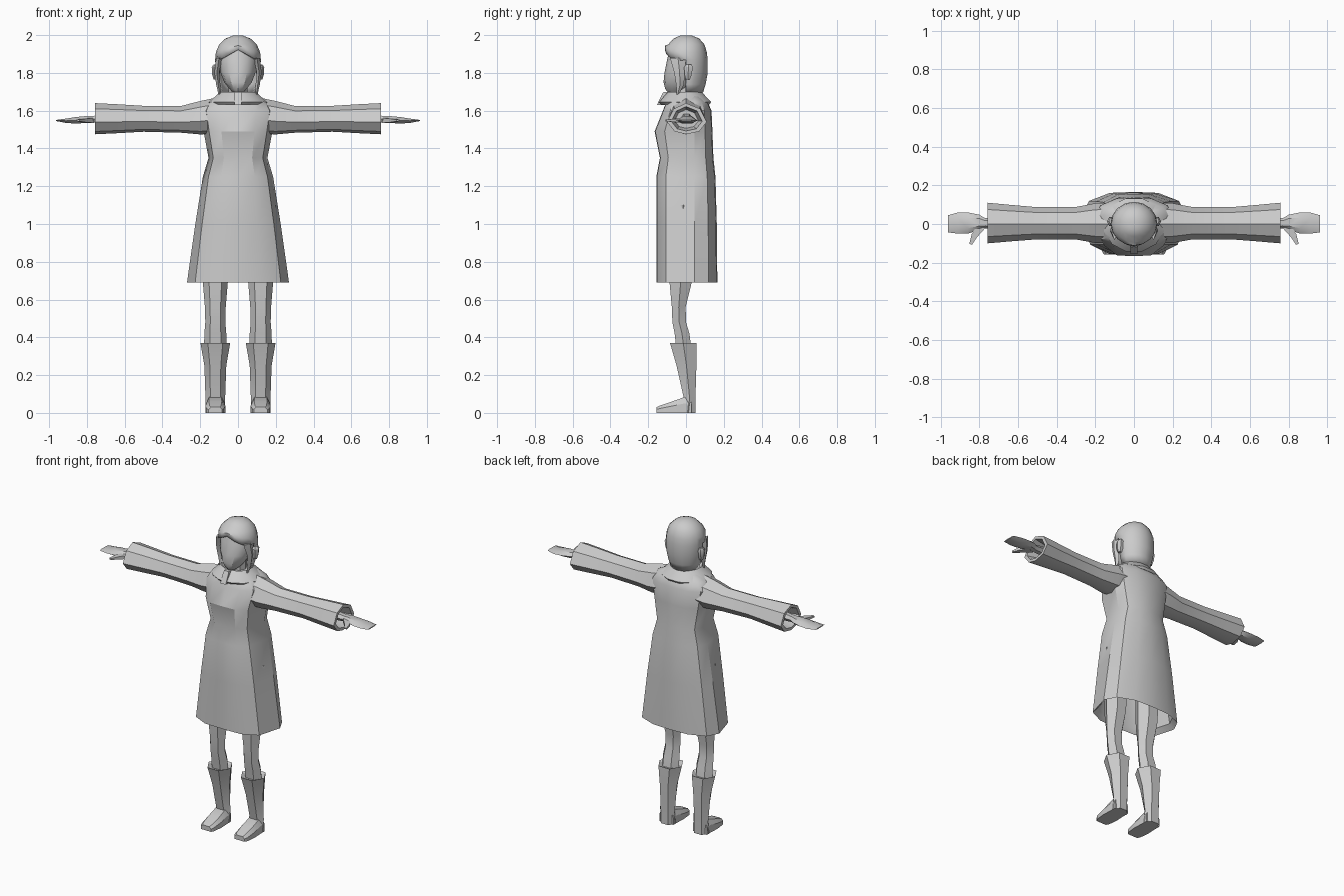
import bpy, bmesh
from math import sin, cos, pi, radians
from mathutils import Vector


def finish(bm, name, angle=32, solid=0):
    bmesh.ops.recalc_face_normals(bm, faces=bm.faces[:])
    me = bpy.data.meshes.new(name)
    bm.to_mesh(me)
    bm.free()
    ob = bpy.data.objects.new(name, me)
    bpy.context.collection.objects.link(ob)
    if solid:
        m = ob.modifiers.new("thickness", 'SOLIDIFY')
        m.thickness, m.offset = solid, -1
    bpy.ops.object.select_all(action='DESELECT')
    ob.select_set(True)
    bpy.context.view_layer.objects.active = ob
    bpy.ops.object.shade_smooth_by_angle(angle=radians(angle))
    return ob


def loft(rings, cap0=True, cap1=True):
    """Skin a list of equal-length closed rings."""
    bm = bmesh.new()
    vs = [[bm.verts.new(p) for p in r] for r in rings]
    n = len(vs[0])
    for a, b in zip(vs, vs[1:]):
        for i in range(n):
            j = (i + 1) % n
            bm.faces.new((a[i], a[j], b[j], b[i]))
    if cap0:
        bm.faces.new(vs[0])
    if cap1:
        bm.faces.new(vs[-1])
    return bm


def oval(z, rx, y0, y1, n, cx=0, turn=0):
    """Horizontal n-gon between y0 and y1."""
    k = sin(pi / 3) if n == 6 else 1
    return [(cx + rx * cos(2 * pi * i / n + turn),
             (y0 + y1) / 2 + (y1 - y0) / 2 / k * sin(2 * pi * i / n + turn), z) for i in range(n)]


# Coat: half section mirrored, hem folded in to a lining
def coat_ring(z, w, f, b, k=1.0):
    half = [(0, f), (.48 * w, f * .98), (.84 * w, f * .68), (w, .045),
            (.86 * w, b * .72), (.46 * w, b * .97), (0, b)]
    pts = half + [(-x, y) for x, y in half[-2:0:-1]]
    return [(x * k, y * k, z) for x, y in pts]


coat = [(1.1, .19, -.14, .145, .9), (.72, .26, -.15, .16, .92), (.69, .27, -.157, .166),
        (1.0, .226, -.157, .163), (1.25, .186, -.157, .156), (1.35, .156, -.138, .145),
        (1.49, .182, -.166, .14), (1.60, .2, -.122, .135), (1.645, .17, -.105, .115),
        (1.68, .1, -.085, .085)]
finish(loft([coat_ring(*r) for r in coat]), "coat")

# Sleeves: octagonal section, cuff folded inwards
SLEEVE = [(0, .085), (-.065, .055), (-.1, -.015), (-.06, -.065), (0, -.08), (.07, -.065), (.11, -.015), (.075, .055)]
sleeve = [(.12, 1.0, 1.15, 1.57), (.2, .98, 1.07, 1.56), (.3, .8, .86, 1.552), (.5, .79, .83, 1.555),
          (.64, .9, .93, 1.555), (.757, 1, 1, 1.555), (.757, .78, .78, 1.555), (.68, .6, .6, 1.555)]
for s, side in ((1, "left"), (-1, "right")):
    rings = [[(s * x, y * ky, cz + z * kz) for y, z in SLEEVE] for x, ky, kz, cz in sleeve]
    finish(loft(rings), side + "_sleeve")

    # Hand: wrist, palm and joined fingers
    hand = [(.66, -.03, .035, 1.53, 1.585), (.77, -.022, .03, 1.537, 1.572), (.80, -.03, .048, 1.535, 1.572),
            (.86, -.05, .06, 1.532, 1.566), (.91, -.05, .06, 1.535, 1.558), (.963, -.043, .045, 1.545, 1.551)]
    rings = [[(s * x, a, (lo + hi) / 2), (s * x, a * .5 + b * .5 - (b - a) * .25, hi),
              (s * x, a * .5 + b * .5 + (b - a) * .25, hi), (s * x, b, (lo + hi) / 2),
              (s * x, a * .5 + b * .5 + (b - a) * .25, lo), (s * x, a * .5 + b * .5 - (b - a) * .25, lo)]
             for x, a, b, lo, hi in hand]
    finish(loft(rings), side + "_hand")

    # Thumb
    thumb = [(.785, -.005, .022), (.825, -.06, .015), (.845, -.105, .007)]
    rings = [[(s * (x - r), y - r * .4, 1.548 - r * .6), (s * (x + r), y + r * .4, 1.548 - r * .6),
              (s * (x + r), y + r * .4, 1.548 + r * .6), (s * (x - r), y - r * .4, 1.548 + r * .6)]
             for x, y, r in thumb]
    finish(loft(rings), side + "_thumb")

    # Leg and boot: six-sided columns
    leg = [(1.1, .08, -.09, .06), (.69, .066, -.087, .03), (.56, .055, -.075, -.002), (.48, .053, -.072, 0),
           (.42, .058, -.06, .018), (.33, .06, -.05, .03)]
    finish(loft([oval(z, r, a, b, 6, s * .12) for z, r, a, b in leg]), side + "_leg", 25)
    boot = [(.36, .06, -.06, .035), (.37, .079, -.085, .055), (.355, .076, -.08, .055), (.25, .058, -.05, .055),
            (.08, .052, -.012, .05), (0, .052, -.03, .05)]
    finish(loft([oval(z, r, a, b, 6, s * .12) for z, r, a, b in boot]), side + "_boot", 25)

    # Foot wedge
    foot = [(.03, .05, .08), (-.01, .05, .083), (-.075, .053, .06), (-.14, .046, .038), (-.157, .036, .03)]
    rings = [[(s * .12 - w, y, 0), (s * .12 + w, y, 0), (s * .12 + w, y, h * .6), (s * .12 + w * .65, y, h),
              (s * .12 - w * .65, y, h), (s * .12 - w, y, h * .6)] for y, w, h in foot]
    finish(loft(rings), side + "_foot", 25)

    # Ear
    ear = [(1.765, .012, .0, .02), (1.79, .02, -.008, .03), (1.83, .022, -.01, .036), (1.845, .012, 0, .03)]
    finish(loft([oval(z, r, a, b, 6, s * .117) for z, r, a, b in ear]), side + "_ear")

    # Side lock of hair, tapering downwards
    lock = [(1.88, .1, .016, -.085, .0), (1.80, .112, .013, -.062, -.005), (1.735, .104, .011, -.052, -.012),
            (1.685, .097, .006, -.05, -.038)]
    finish(loft([oval(z, r, a, b, 4, s * cx, 0) for z, cx, r, a, b in lock]), side + "_hair_lock")

# Collar: flared ring lying on the shoulders
collar = [(1.675, .075, -.07, .07), (1.70, .098, -.095, .085), (1.69, .108, -.108, .095),
          (1.645, .16, -.147, .138), (1.632, .15, -.135, .128), (1.65, .08, -.08, .08)]
finish(loft([oval(z, r, a, b, 12, 0, pi / 12) for z, r, a, b in collar]), "collar")

# Tie at the collar opening
tie = [(1.70, .016, -.118, -.085), (1.69, .019, -.125, -.085), (1.63, .019, -.154, -.11)]
finish(loft([[(-w, a, z), (w, a, z), (w, b, z), (-w, b, z)] for z, w, a, b in tie]), "collar_tie")

# Neck and face
finish(loft([oval(z, .05, -.045, .055, 8) for z in (1.62, 1.76)]), "neck")
face = [(1.695, .022, -.095, .0), (1.715, .045, -.11, .03), (1.75, .073, -.119, .05), (1.80, .092, -.114, .06),
        (1.87, .098, -.1, .07), (1.93, .085, -.085, .07)]
finish(loft([oval(z, r, a, b, 12, 0, pi / 2) for z, r, a, b in face]), "face")

# Hair: domed shell with the face opening removed and a parted fringe
hair = [(1.998, .025, -.03, .03), (1.982, .066, -.065, .07), (1.95, .1, -.095, .098), (1.91, .117, -.112, .11),
        (1.87, .121, -.112, .115), (1.80, .118, -.112, .115), (1.74, .106, -.105, .104), (1.695, .092, -.09, .09)]
bm = loft([oval(z, r, a, b, 16) for z, r, a, b in hair], True, False)
gone = [f for f in bm.faces if f.calc_center_median().y < -.012 and f.calc_center_median().z < 1.88]
bmesh.ops.delete(bm, geom=gone, context='FACES')
for v in bm.verts:
    if abs(v.co.z - 1.87) < .001 and v.co.y < -.01:
        v.co.z = 1.922 - .52 * abs(v.co.x)
    elif abs(v.co.z - 1.91) < .001 and v.co.y < -.01:
        v.co.z = 1.945 - .3 * abs(v.co.x)
finish(bm, "hair", 35, .012)
